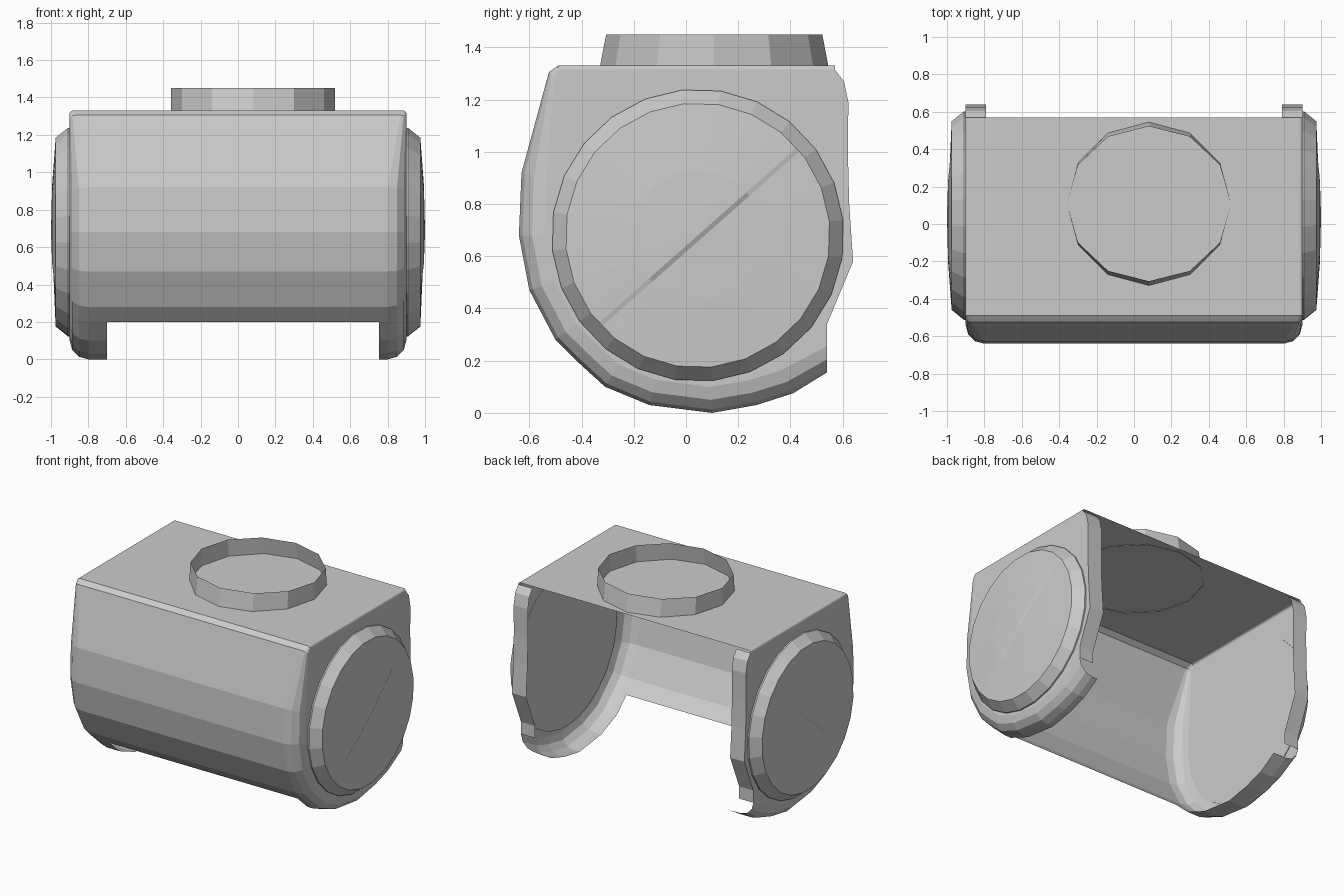
import bpy, bmesh
from math import sin, cos, pi, radians
from mathutils import Vector

if "Cube" in bpy.data.objects:
    bpy.data.objects.remove(bpy.data.objects["Cube"])

CY, CZ = 0.045, 0.68          # axis of the round end caps


def finish(bm, name):
    bmesh.ops.remove_doubles(bm, verts=bm.verts, dist=0.0005)
    bmesh.ops.recalc_face_normals(bm, faces=bm.faces)
    me = bpy.data.meshes.new(name)
    bm.to_mesh(me)
    bm.free()
    ob = bpy.data.objects.new(name, me)
    bpy.context.collection.objects.link(ob)
    return ob


def face(bm, pts):
    return bm.faces.new([bm.verts.new(p) for p in pts])


# Side outline (y, z, corner radius): top, front, then under to the rear lip
outline = [(0.57, 1.33, .015), (-0.49, 1.33, .015), (-0.525, 1.305, .03),
           (-0.63, 0.92, .1), (-0.64, 0.68, .1), (-0.60, 0.47, .1),
           (-0.50, 0.28, .1), (-0.42, 0.20, .1), (-0.31, 0.10, .1),
           (-0.14, 0.03, .1), (0.10, 0.0, .1), (0.27, 0.03, .1),
           (0.41, 0.075, .1), (0.54, 0.155, .1)]
CUT = 7                       # front wall stops at this outline point
rear = [(0.54, 0.255), (0.54, 0.34), (0.64, 0.58), (0.625, 0.80), (0.62, 1.0),
        (0.622, 1.19), (0.605, 1.27), (0.57, 1.315)]


def ring_point(i, k, s):
    """Point i of the outline at step k (0..3) round the end corner."""
    y, z, r = outline[i]
    a = k / 3 * pi / 2
    d = Vector((CY - y, CZ - z)).normalized()
    if i in (0, len(outline) - 1):
        d = Vector((0, 1 if z < CZ else -1))
    elif i == 1:
        d = Vector((0, -1))
    inset = r * (1 - cos(a))
    return (s * (0.9 - r * (1 - sin(a))), y + d.x * inset, z + d.y * inset)


# Housing: thin sheet, open at the back and underneath
bm = bmesh.new()
n = len(outline)
for i in range(CUT):
    face(bm, [ring_point(i, 0, -1), ring_point(i, 0, 1),
              ring_point(i + 1, 0, 1), ring_point(i + 1, 0, -1)])
for s, x_in in ((-1, -0.70), (1, 0.755)):
    # rounded corner
    for i in range(n - 1):
        for k in range(3):
            face(bm, [ring_point(i, k, s), ring_point(i, k + 1, s),
                      ring_point(i + 1, k + 1, s), ring_point(i + 1, k, s)])
    # bottom flange
    for i in range(CUT, n - 1):
        a, b = ring_point(i, 0, s), ring_point(i + 1, 0, s)
        face(bm, [a, b, (x_in, *b[1:]), (x_in, *a[1:])])
    # end plate
    face(bm, [ring_point(i, 3, s) for i in range(n)]
         + [(s * 0.9, y, z) for y, z in rear[:-1]])
    # rear flange
    for (y0, z0), (y1, z1) in zip(rear, rear[1:]):
        face(bm, [(s * 0.9, y0, z0), (s * 0.9, y1, z1),
                  (s * 0.79, y1, z1), (s * 0.79, y0, z0)])
finish(bm, "housing")

# Round end caps: bevelled rim, shallow dome, diagonal step across the face
SEG = 24
for s, name in ((-1, "left_end_cap"), (1, "right_end_cap")):
    bm = bmesh.new()
    rings = []
    for r, x in ((0.56, 0.895), (0.56, 0.91), (0.507, 0.975), (0.25, 0.994)):
        rings.append([bm.verts.new((s * x, CY + r * cos(2 * pi * (j + .4) / SEG),
                                    CZ + r * sin(2 * pi * (j + .4) / SEG)))
                      for j in range(SEG)])
    tip = bm.verts.new((s, CY, CZ))
    bm.faces.new(rings[0])
    for j in range(SEG):
        m = (j + 1) % SEG
        for a, b in zip(rings, rings[1:]):
            bm.faces.new([a[j], a[m], b[m], b[j]])
        bm.faces.new([rings[-1][j], rings[-1][m], tip])
    ang = radians(41.5)
    nrm = Vector((0, -sin(ang), cos(ang)))
    mid = Vector((0, CY, CZ))
    for off in (0.0, -0.018):
        inner = [f for f in bm.faces
                 if abs(f.calc_center_median().x) > 0.975]
        geom = set(inner)
        for f in inner:
            geom.update(f.edges)
            geom.update(f.verts)
        bmesh.ops.bisect_plane(bm, geom=list(geom), dist=1e-5,
                               plane_co=mid + nrm * off, plane_no=nrm)
    for v in bm.verts:
        d = v.co - mid
        if abs(v.co.x) > 0.976 and d.dot(nrm) < -0.01:
            v.co.x -= s * 0.008
    finish(bm, name)

# Open collar on the top
bm = bmesh.new()
SIDES = 12


def collar(j, z, sy):
    a = 2 * pi * j / SIDES
    return (0.08 + 0.438 * cos(a), 0.108 + 0.438 * sy * sin(a), z)


for j in range(SIDES):
    face(bm, [collar(j, 1.325, 1), collar(j + 1, 1.325, 1),
              collar(j + 1, 1.45, 0.945), collar(j, 1.45, 0.945)])
finish(bm, "top_collar")
